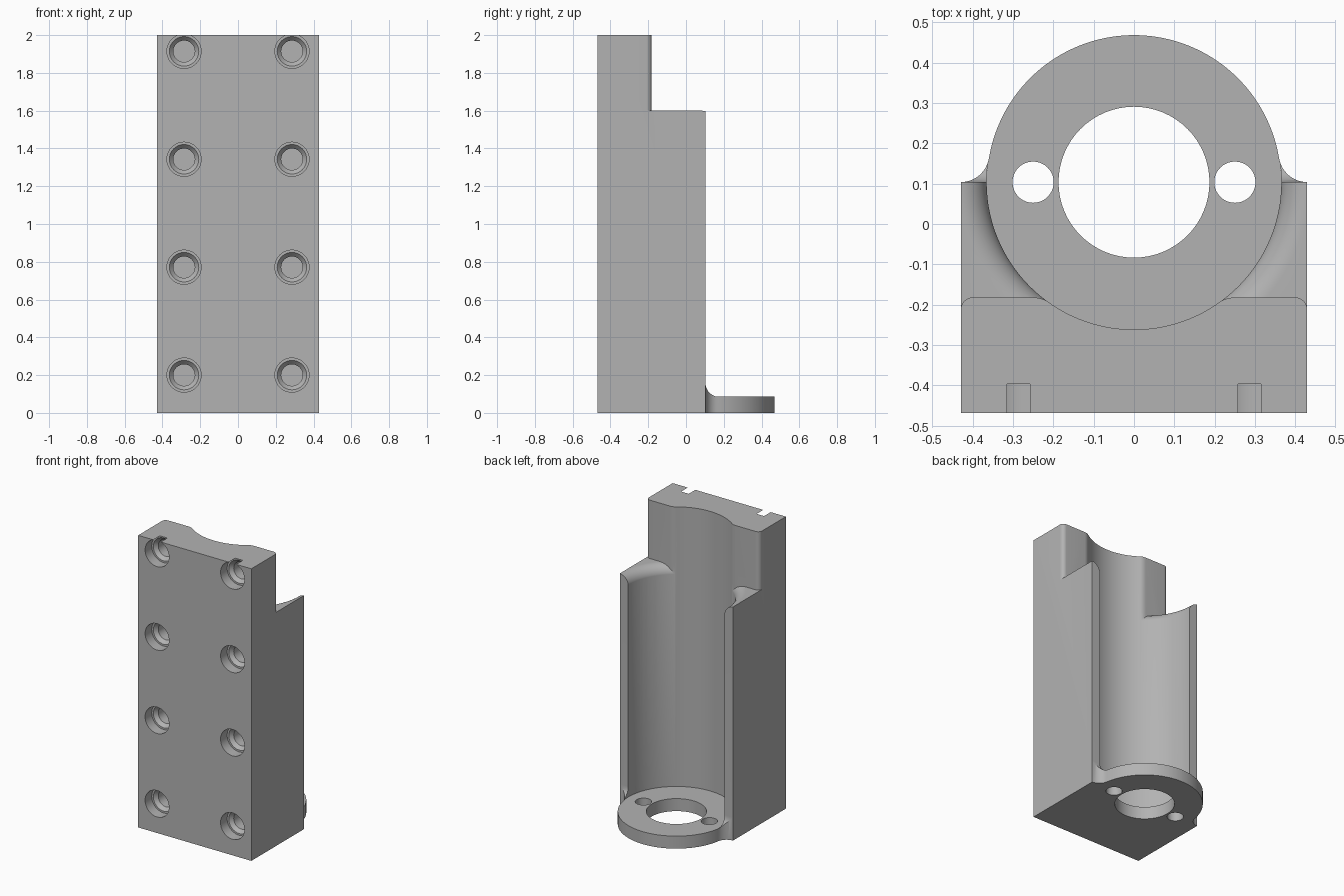
import bpy, bmesh
from math import sin, cos, pi, sqrt, atan2, radians
from mathutils import Matrix

cube = bpy.data.objects.get("Cube")
if cube:
    bpy.data.objects.remove(cube, do_unlink=True)

# Main dimensions
W, Y, H = 0.4286, 0.4679, 2.0       # half width, half depth, height
CY, R, F = 0.1036, 0.3643, 0.0714   # bore centre, bore radius, fillet radius
STEP_Y, STEP_Z = -0.1821, 1.6       # shoulder step
PLATE = 0.0857                      # flange thickness
CORNER = 0.0286

grey = bpy.data.materials.new("plain grey")
grey.use_nodes = True
COLOUR = (0.45, 0.45, 0.45, 1)
grey.diffuse_color = COLOUR
grey.node_tree.nodes["Principled BSDF"].inputs["Base Color"].default_value = COLOUR


def arc(cx, cy, r, a, b, n):
    return [(cx + r * cos(a + (b - a) * i / n), cy + r * sin(a + (b - a) * i / n))
            for i in range(n + 1)]


def mirrored(half):
    return half + [(-x, y) for x, y in reversed(half)]


def finish(bm, name):
    bmesh.ops.remove_doubles(bm, verts=bm.verts, dist=1e-5)
    bmesh.ops.recalc_face_normals(bm, faces=bm.faces)
    mesh = bpy.data.meshes.new(name)
    bm.to_mesh(mesh)
    bm.free()
    ob = bpy.data.objects.new(name, mesh)
    bpy.context.collection.objects.link(ob)
    mesh.materials.append(grey)
    return ob


def prism(name, pts, lo, hi, along_x=False):
    bm = bmesh.new()
    place = (lambda p: (lo, *p)) if along_x else (lambda p: (*p, lo))
    face = bm.faces.new([bm.verts.new(place(p)) for p in pts])
    new = bmesh.ops.extrude_face_region(bm, geom=[face])["geom"]
    shift = (hi - lo, 0, 0) if along_x else (0, 0, hi - lo)
    bmesh.ops.translate(bm, vec=shift, verts=[v for v in new if isinstance(v, bmesh.types.BMVert)])
    return finish(bm, name)


def lathe(name, profile, matrix, segments):
    """Closed solid turned from (radius, height) pairs, then placed by matrix."""
    bm = bmesh.new()
    rings = [[bm.verts.new((r * cos(2 * pi * i / segments), r * sin(2 * pi * i / segments), h))
              for i in range(segments)] for r, h in profile]
    for a, b in zip(rings, rings[1:]):
        for i in range(segments):
            j = (i + 1) % segments
            bm.faces.new((a[i], a[j], b[j], b[i]))
    bm.faces.new(rings[0])
    bm.faces.new(rings[-1])
    bm.transform(matrix)
    return finish(bm, name)


def boolean(target, tool, operation="DIFFERENCE"):
    mod = target.modifiers.new("cut", "BOOLEAN")
    mod.operation, mod.solver, mod.object = operation, "EXACT", tool
    bpy.context.view_layer.objects.active = target
    bpy.ops.object.modifier_apply(modifier=mod.name)
    bpy.data.objects.remove(tool, do_unlink=True)


# Full plan: block, filleted into the round flange
xc = sqrt((R + F) ** 2 - F ** 2)
tip = atan2(F, xc)
half = [(W, -Y)]
half += [(min(x, W), y) for x, y in arc(xc, CY + F, F, -pi / 2, tip - pi, 12)]
half += arc(0, CY, R, tip, pi / 2, 40)[1:-1] + [(0.001, CY + R)]
body = prism("bracket_body", mirrored(half), 0, H)

# Clear the space above the flange, leaving a fillet against the block
clear = [(CY, H + 0.1)] + arc(CY + F, PLATE + F, F, pi, 1.5 * pi, 12)
clear += [(0.7, PLATE), (0.7, H + 0.1)]
boolean(body, prism("flange_clearance", clear, -0.7, 0.7, along_x=True))

# Plan of the material behind the upper back wall
xf, yf = sqrt((R + F) ** 2 - (STEP_Y - F - CY) ** 2), STEP_Y - F
rear = [(0.7, 0.7), (0.7, STEP_Y - CORNER)]
rear += arc(W - CORNER, STEP_Y - CORNER, CORNER, 0, pi / 2, 8)
rear += arc(xf, yf, F, pi / 2, atan2(CY - yf, -xf), 10) + [(0.05, CY)]
rear = mirrored(rear)
boolean(body, prism("step_cut", rear, STEP_Z, H + 0.1))

# Rounded rim where the bore meets the shoulders
bore_axis = Matrix.Translation((0, CY, 0))
rim = [(R - 0.05, STEP_Z - F)]
rim += arc(R + F, STEP_Z - F, F, pi, pi / 2, 12) + [(R + F, STEP_Z + 0.05)]
flare = lathe("rim_cut", rim, bore_axis, 128)
boolean(flare, prism("rim_limit", rear, 1.4, H), "INTERSECT")
boolean(body, flare)

# Large bore, flange opening and two flange bolt holes
boolean(body, lathe("bore_cut", [(R + 0.0008, PLATE), (R + 0.0008, H + 0.1)], bore_axis, 128))
for x, r in ((0, 0.187), (-0.25, 0.051), (0.25, 0.051)):
    boolean(body, lathe("flange_hole", [(r, -0.1), (r, 0.2)],
                        Matrix.Translation((x, CY, 0)), 64))

# Counterbored blind screw holes in the front face
screw = [(0.0905, -0.05), (0.0905, 0.0714), (0.078, 0.0714), (0.057, 0.095), (0.057, 0.2)]
for row in range(4):
    for x in (-0.2857, 0.2857):
        place = Matrix.Translation((x, -Y, 0.2 + row * 0.5714)) @ Matrix.Rotation(-pi / 2, 4, "X")
        boolean(body, lathe("screw_hole", screw, place, 40))

# Smooth curved walls, keep machined edges crisp
bpy.ops.object.select_all(action="DESELECT")
body.select_set(True)
bpy.context.view_layer.objects.active = body
bpy.ops.object.shade_smooth_by_angle(angle=radians(25))
